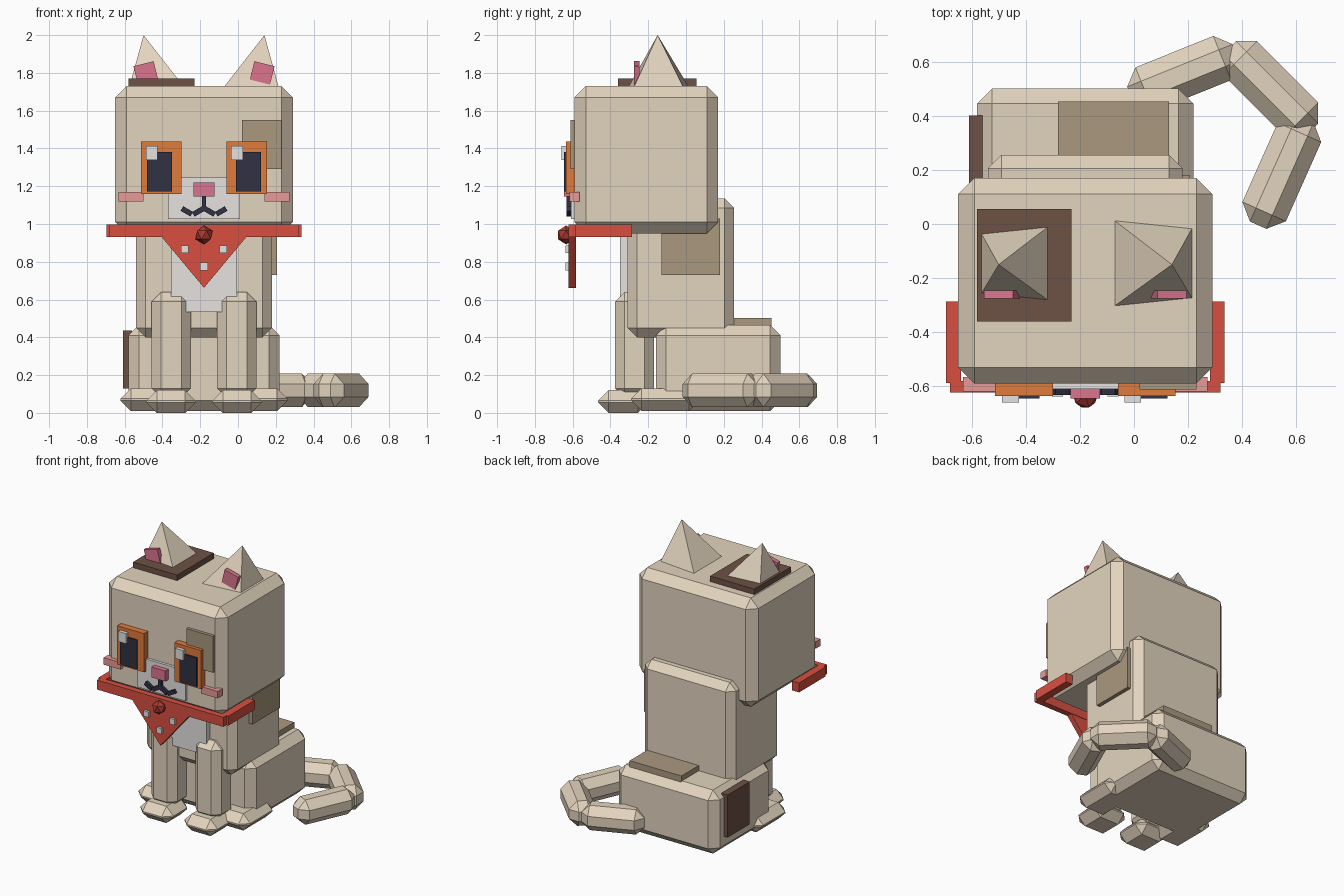
import bpy, bmesh, math
from mathutils import Matrix, Vector

if "Cube" in bpy.data.objects:
    bpy.data.objects.remove(bpy.data.objects["Cube"])

CX = -0.18  # symmetry line of the cat


def mat(name, r, g, b):
    lin = [c / 12.92 if c <= 0.04045 else ((c + 0.055) / 1.055) ** 2.4 for c in (r, g, b)]
    m = bpy.data.materials.new(name)
    m.diffuse_color = (*lin, 1)
    m.use_nodes = True
    m.node_tree.nodes["Principled BSDF"].inputs["Base Color"].default_value = m.diffuse_color
    return m


CREAM = mat("cream fur", 0.89, 0.83, 0.745)
WHITE = mat("white fur", 0.90, 0.89, 0.88)
BROWN = mat("dark brown patch", 0.43, 0.32, 0.27)
TAN = mat("tan patch", 0.67, 0.60, 0.50)
ORANGE = mat("orange iris", 0.88, 0.48, 0.23)
DARK = mat("dark pupil", 0.19, 0.19, 0.26)
PINK = mat("pink", 0.86, 0.46, 0.56)
BLUSH = mat("blush", 0.91, 0.61, 0.59)
RED = mat("red cloth", 0.85, 0.31, 0.25)
KNOT = mat("dark red knot", 0.68, 0.22, 0.18)


def finish(bm, name, material):
    bmesh.ops.recalc_face_normals(bm, faces=bm.faces)
    me = bpy.data.meshes.new(name)
    bm.to_mesh(me)
    bm.free()
    me.materials.append(material)
    ob = bpy.data.objects.new(name, me)
    bpy.context.collection.objects.link(ob)
    return ob


def box(name, material, x, y, z, chamfer=0.0, rot=None):
    """Box from (min, max) ranges, chamfered, then turned about its centre."""
    bm = bmesh.new()
    bmesh.ops.create_cube(bm, size=1)
    size = [b - a for a, b in (x, y, z)]
    bmesh.ops.scale(bm, vec=size, verts=bm.verts)
    if chamfer:
        bmesh.ops.bevel(bm, geom=bm.edges[:], offset=chamfer, segments=1, affect='EDGES')
    if rot:
        bmesh.ops.transform(bm, matrix=Matrix.Rotation(math.radians(rot[0]), 4, rot[1]), verts=bm.verts)
    bmesh.ops.translate(bm, vec=[(a + b) / 2 for a, b in (x, y, z)], verts=bm.verts)
    return finish(bm, name, material)


def pair(name, material, x, y, z, chamfer=0.0, tilt=0):
    """Box on the right side and its mirror on the left."""
    mx = (2 * CX - x[1], 2 * CX - x[0])
    box(name + "_right", material, x, y, z, chamfer, (tilt, 'Y'))
    box(name + "_left", material, mx, y, z, chamfer, (-tilt, 'Y'))


# Body blocks
box("head", CREAM, (-0.65, 0.29), (-0.59, 0.17), (0.95, 1.73), 0.06)
box("torso", CREAM, (-0.54, 0.18), (-0.31, 0.255), (0.40, 1.135), 0.05)
box("haunches", CREAM, (-0.58, 0.22), (-0.16, 0.5), (0.01, 0.465), 0.055)
box("chest_bib", WHITE, (-0.355, -0.005), (-0.35, -0.29), (0.535, 0.94))

# Legs and paws
pair("front_leg", CREAM, (-0.11, 0.097), (-0.375, -0.17), (0.08, 0.64), 0.05)
pair("front_paw", CREAM, (-0.135, 0.125), (-0.465, -0.2), (0.0, 0.12), 0.055)
pair("hind_paw", CREAM, (0.01, 0.262), (-0.29, 0.07), (0.01, 0.13), 0.055)

# Tail in three bent segments
for i, (x, y, angle, length) in enumerate([(0.182, 0.555, 22, 0.42), (0.505, 0.50, -45, 0.43),
                                           (0.546, 0.192, 66, 0.43)]):
    box(f"tail_segment_{i + 1}", CREAM, (x - length / 2, x + length / 2), (y - 0.088, y + 0.088),
        (0.03, 0.208), 0.055, (angle, 'Z'))

# Ears: leaning four-sided pyramids with pink insides
for side, s in (("right", 1), ("left", -1)):
    bm = bmesh.new()
    pts = [(0.105, -0.305, 1.725), (0.395, -0.275, 1.725), (0.395, -0.015, 1.725), (0.105, 0.015, 1.725)]
    base = [bm.verts.new((CX + s * px, py, pz)) for px, py, pz in pts]
    tip = bm.verts.new((CX + s * 0.32, -0.15, 2.0))
    bm.faces.new(base)
    for i in range(4):
        bm.faces.new((base[i], base[(i + 1) % 4], tip))
    finish(bm, "ear_" + side, CREAM)
pair("inner_ear", PINK, (0.073, 0.183), (-0.275, -0.245), (1.75, 1.85), 0, 14)

# Fur patches
box("crown_patch", BROWN, (-0.58, -0.23), (-0.36, 0.055), (1.70, 1.77))
box("hip_patch", BROWN, (-0.61, -0.56), (0.15, 0.40), (0.13, 0.435))
box("rump_patch", TAN, (-0.28, 0.13), (0.2, 0.452), (0.44, 0.503))
box("flank_patch", TAN, (0.16, 0.207), (-0.13, 0.18), (0.73, 1.03))
box("brow_patch", TAN, (0.02, 0.23), (-0.612, -0.58), (1.29, 1.55))

# Face
pair("iris", ORANGE, (-0.06, 0.153), (-0.635, -0.58), (1.16, 1.437))
pair("pupil", DARK, (-0.01, 0.123), (-0.645, -0.60), (1.172, 1.38))
for n, x in (("left", -0.487), ("right", -0.036)):
    box("eye_glint_" + n, WHITE, (x, x + 0.062), (-0.66, -0.62), (1.34, 1.413))
box("muzzle", WHITE, (-0.37, 0.01), (-0.61, -0.58), (1.027, 1.245))
box("nose", PINK, (-0.235, -0.125), (-0.645, -0.60), (1.145, 1.22))
pair("cheek", BLUSH, (0.14, 0.272), (-0.618, -0.565), (1.12, 1.17))
box("mouth_stem", DARK, (-0.191, -0.169), (-0.632, -0.60), (1.08, 1.15))
pair("mouth_inner", DARK, (-0.183, -0.119), (-0.632, -0.60), (1.053, 1.081), 0, 30)
pair("mouth_outer", DARK, (-0.119, -0.059), (-0.632, -0.60), (1.053, 1.081), 0, -30)

# Neckerchief: front band, side bands, hanging triangle, dots and knot
box("scarf_front", RED, (-0.68, 0.32), (-0.622, -0.58), (0.93, 0.998))
pair("scarf_side", RED, (0.28, 0.335), (-0.588, -0.287), (0.93, 0.998))
bm = bmesh.new()
face = bm.faces.new([bm.verts.new((CX + px, -0.63, pz)) for px, pz in ((-0.24, 0.95), (0.24, 0.95), (0, 0.662))])
ext = bmesh.ops.extrude_face_region(bm, geom=[face])
bmesh.ops.translate(bm, vec=(0, 0.038, 0), verts=[v for v in ext["geom"] if isinstance(v, bmesh.types.BMVert)])
bmesh.ops.translate(bm, vec=(0, 0.009, 0), verts=bm.verts)
finish(bm, "scarf_triangle", RED)
for i, (x, z) in enumerate([(-0.283, 0.867), (-0.077, 0.867), (-0.18, 0.775)]):
    box(f"scarf_dot_{i + 1}", WHITE, (x - 0.02, x + 0.02), (-0.638, -0.61), (z - 0.02, z + 0.02))
bm = bmesh.new()
bmesh.ops.create_icosphere(bm, subdivisions=1, radius=0.05)
bmesh.ops.translate(bm, vec=Vector((CX, -0.635, 0.942)), verts=bm.verts)
finish(bm, "scarf_knot", KNOT)
